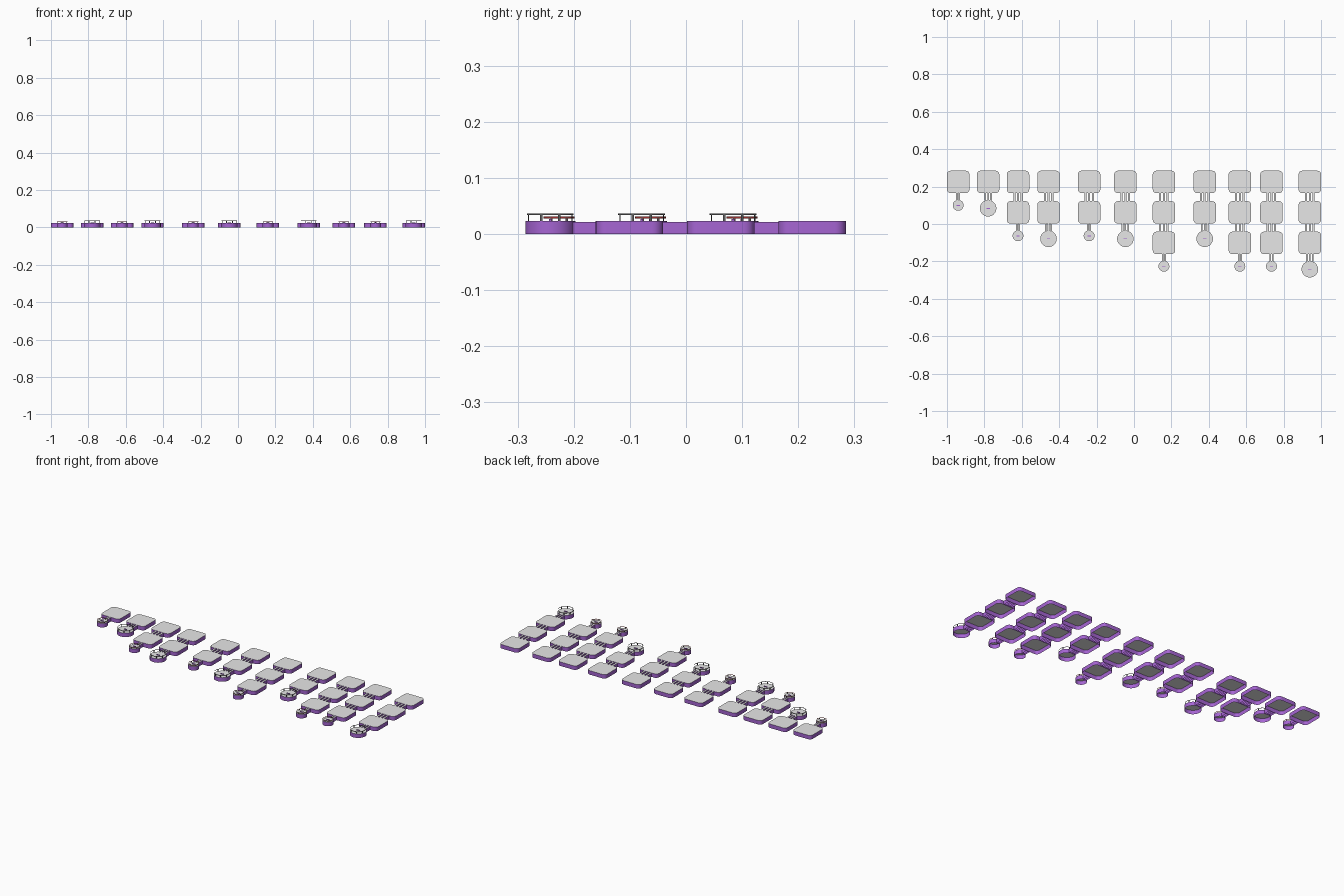
import bpy, bmesh, math

if "Cube" in bpy.data.objects:
    bpy.data.objects.remove(bpy.data.objects["Cube"])

def material(name, rgb):
    m = bpy.data.materials.new(name)
    m.diffuse_color = (*rgb, 1)
    m.use_nodes = True
    m.node_tree.nodes["Principled BSDF"].inputs["Base Color"].default_value = m.diffuse_color
    return m

PURPLE = material("purple", (0.38, 0.13, 0.65))
GREY = material("light grey", (0.81, 0.81, 0.81))
DARK = material("dark grey", (0.12, 0.12, 0.12))
RED = material("dark red", (0.35, 0.03, 0.03))

def rounded(cx, cy, half, r, seg=6):
    pts = []
    for i, (sx, sy) in enumerate(((1, 1), (-1, 1), (-1, -1), (1, -1))):
        for k in range(seg + 1):
            a = math.pi / 2 * (i + k / seg)
            pts.append((cx + sx * (half - r) + r * math.cos(a),
                        cy + sy * (half - r) + r * math.sin(a)))
    return pts

def circle(cx, cy, r, n=40):
    return [(cx + r * math.cos(2 * math.pi * i / n),
             cy + r * math.sin(2 * math.pi * i / n)) for i in range(n)]

def box(cx, cy, w, d):
    return [(cx - w / 2, cy - d / 2), (cx + w / 2, cy - d / 2),
            (cx + w / 2, cy + d / 2), (cx - w / 2, cy + d / 2)]

def shell(name, pts, z0, z1, wall_mat, top_mat=None, closed=True):
    """Thin wall along an outline, open below, with an optional flat top."""
    bm = bmesh.new()
    lo = [bm.verts.new((x, y, z0)) for x, y in pts]
    hi = [bm.verts.new((x, y, z1)) for x, y in pts]
    n = len(pts)
    for i in range(n if closed else n - 1):
        j = (i + 1) % n
        bm.faces.new((lo[i], lo[j], hi[j], hi[i]))
    if top_mat:
        bm.faces.new(hi).material_index = 1
    me = bpy.data.meshes.new(name)
    bm.to_mesh(me)
    bm.free()
    me.materials.append(wall_mat)
    if top_mat:
        me.materials.append(top_mat)
    bpy.context.collection.objects.link(bpy.data.objects.new(name, me))

TOP = 0.023

def bars(x, y0, y1, offsets, w):
    for o in offsets:
        shell("link_bar", box(x + o, (y0 + y1) / 2, w, y1 - y0), 0, TOP - 0.001,
              PURPLE, GREY)

def dial(x, y, r, top, n, ring_mat):
    shell("dial_base", circle(x, y, r), 0, TOP, PURPLE, GREY)
    # thin upright crown: band on posts
    rr = r * 0.95
    shell("dial_band", circle(x, y, rr), top - 0.003, top, ring_mat)
    for i in range(n):
        a = 2 * math.pi * (i + 0.5) / n
        d = 0.0025 / rr
        shell("dial_post", [(x + rr * math.cos(a - d), y + rr * math.sin(a - d)),
                            (x + rr * math.cos(a + d), y + rr * math.sin(a + d))],
              TOP, top, DARK, closed=False)
    # small centre mark
    shell("dial_mark", box(x, y, 0.018, 0.005), TOP, TOP + 0.004, PURPLE, PURPLE)

# columns: x centre, number of pads, large dial
COLUMNS = [(-0.94, 1, 0), (-0.78, 1, 1), (-0.62, 2, 0), (-0.457, 2, 1),
           (-0.24, 2, 0), (-0.046, 2, 1), (0.16, 3, 0), (0.378, 2, 1),
           (0.566, 3, 0), (0.735, 3, 0), (0.94, 3, 1)]

for x, count, large in COLUMNS:
    for i in range(count):
        y = 0.225 - 0.163 * i
        shell("pad", rounded(x, y, 0.06, 0.02), 0, TOP, PURPLE, GREY)
        if i:
            bars(x, y + 0.06, y + 0.103, (-0.02, 0, 0.02), 0.011)
    bottom = 0.165 - 0.163 * (count - 1)
    if large:
        bars(x, bottom - 0.04, bottom, (-0.015, 0, 0.015), 0.009)
        dial(x, bottom - 0.081, 0.044, 0.037, 8, DARK)
    else:
        bars(x, bottom - 0.04, bottom, (-0.006, 0.006), 0.009)
        dial(x, bottom - 0.065, 0.029, 0.031, 6, RED)

# smooth the curved sides, keep edges sharp
for o in bpy.context.collection.objects:
    o.select_set(True)
    bpy.context.view_layer.objects.active = o
bpy.ops.object.shade_smooth_by_angle(angle=math.radians(30))
